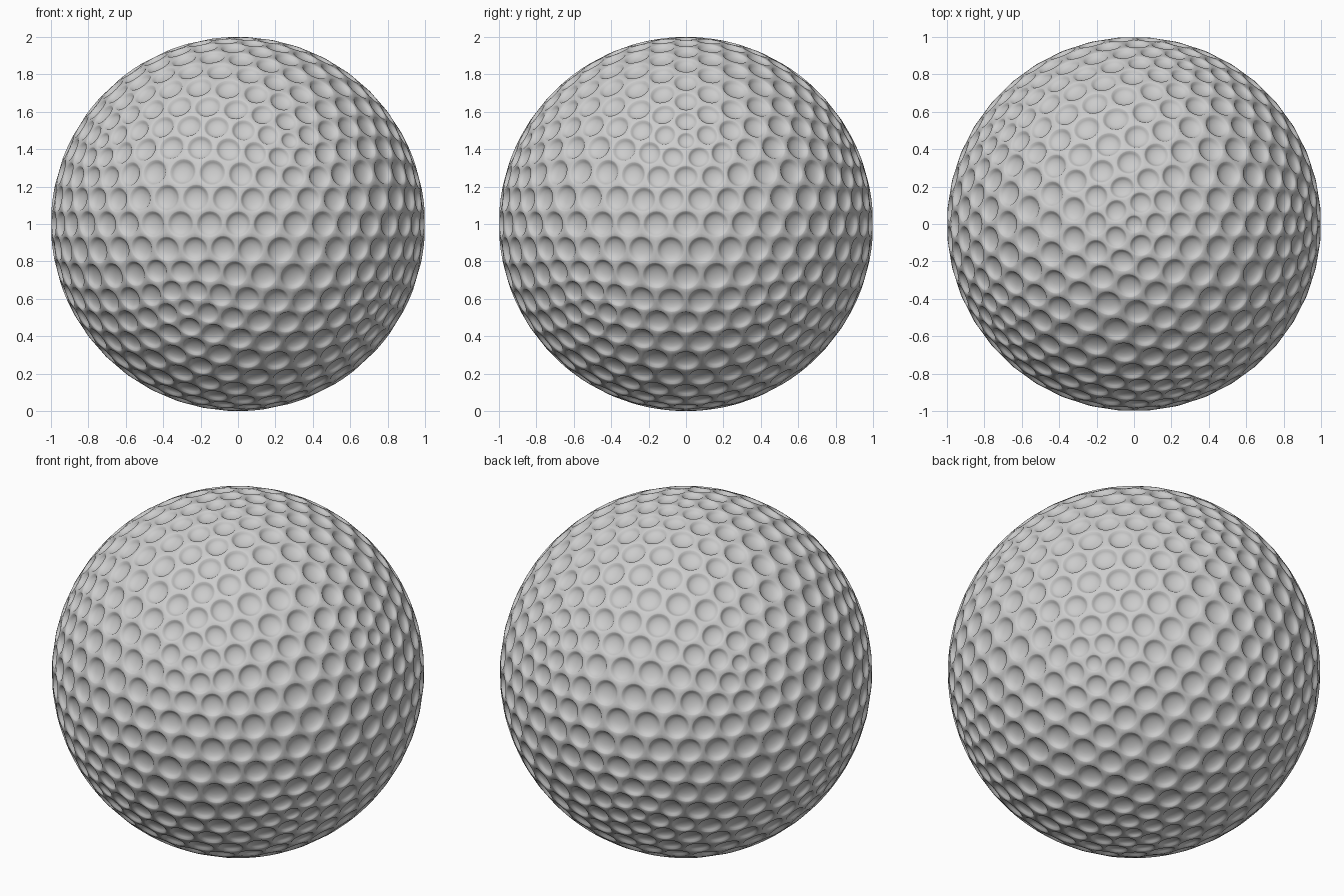
import bpy, bmesh, math
from mathutils import Vector

if "Cube" in bpy.data.objects:
    bpy.data.objects.remove(bpy.data.objects["Cube"])

SEG = 4            # steps along each side of a dimple cell
# dimple profile: (fraction of dimple radius, depth)
PROFILE = [(1.08, 0.0), (1.0, 0.0025), (0.89, 0.012), (0.72, 0.0195), (0.4, 0.0255)]
BOTTOM = 0.0275

# icosphere whose vertices are the dimple centres
grid = bmesh.new()
bmesh.ops.create_icosphere(grid, subdivisions=4, radius=1.0)

verts, faces = [], []


def add(p, depth=0.0):
    verts.append(p.normalized() * (1 - depth))
    return len(verts) - 1


def dimple_cell(v):
    """One hexagonal or pentagonal patch with an elliptical dimple in it."""
    c = v.co.normalized()
    t1 = c.orthogonal().normalized()
    t2 = c.cross(t1)
    around = [e.other_vert(v).co.normalized() for e in v.link_edges]
    around.sort(key=lambda p: math.atan2(p.dot(t2), p.dot(t1)))
    n = len(around)
    # ellipse axes fitted to the neighbouring centres
    a, b = Vector(), Vector()
    for i, p in enumerate(around):
        th = 2 * math.pi * i / n
        a += (p - c) * (math.cos(th) * 2 / n)
        b += (p - c) * (math.sin(th) * 2 / n)
    ratio = 0.42 if n == 6 else 0.37
    scale = ratio * (a.length + b.length) / 2 / 0.062

    # shared outer border of the cell
    corners = [(c + around[i - 1] + around[i]).normalized() for i in range(n)]
    border, angles = [], []
    for i in range(n):
        for k in range(SEG):
            border.append(add(corners[i].lerp(corners[(i + 1) % n], k / SEG)))
            angles.append(2 * math.pi * (i - 0.5 + k / SEG) / n)

    # dimple rings, from rim to floor
    rings = [border]
    for t, d in PROFILE:
        rings.append([add(c + (a * math.cos(th) + b * math.sin(th)) * ratio * t, d * scale)
                      for th in angles])
    m = len(border)
    for outer, inner in zip(rings, rings[1:]):
        for j in range(m):
            k = (j + 1) % m
            faces.append((inner[j], outer[j], outer[k], inner[k]))
    mid = add(c, BOTTOM * scale)
    for j in range(m):
        faces.append((mid, rings[-1][j], rings[-1][(j + 1) % m]))


for v in grid.verts:
    dimple_cell(v)
grid.free()

# ball: join the cells along their borders
mesh = bpy.data.meshes.new("dimpled_ball")
mesh.from_pydata(verts, [], faces)
bm = bmesh.new()
bm.from_mesh(mesh)
bmesh.ops.remove_doubles(bm, verts=bm.verts, dist=0.0005)
bmesh.ops.recalc_face_normals(bm, faces=bm.faces)
for f in bm.faces:
    f.smooth = True
bm.to_mesh(mesh)
bm.free()

ball = bpy.data.objects.new("dimpled_ball", mesh)
ball.location = (0, 0, 1)
bpy.context.collection.objects.link(ball)
